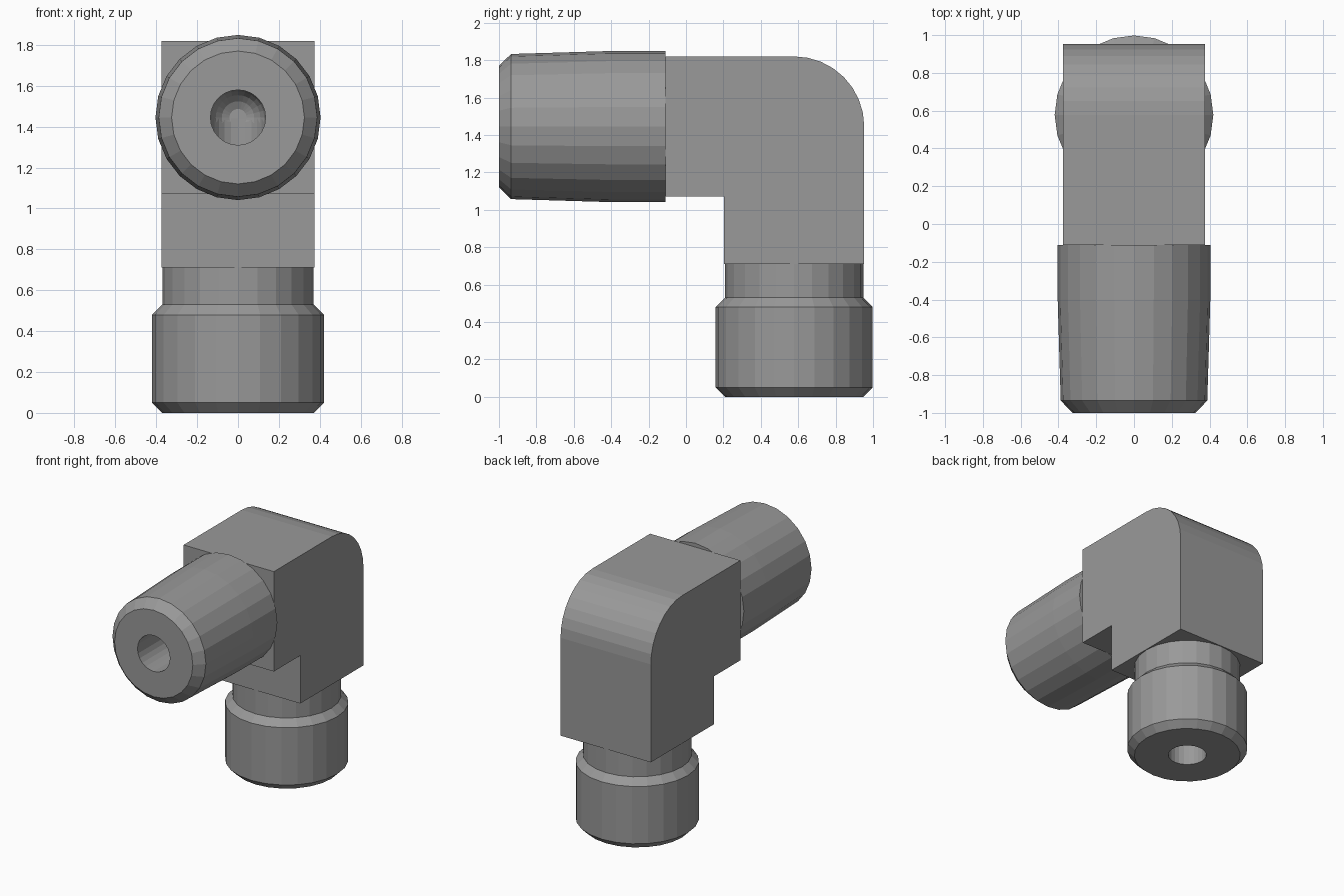
import bpy, bmesh
from math import pi, sin, cos
from mathutils import Matrix

if "Cube" in bpy.data.objects:
    bpy.data.objects.remove(bpy.data.objects["Cube"])

SIDES = 24
AXIS_Y, AXIS_Z = 0.578, 1.445   # vertical leg position, horizontal leg height
R_BORE = 0.135

# Dark grey metal
metal = bpy.data.materials.new("dark_metal")
metal.diffuse_color = (0.32, 0.32, 0.32, 1)
metal.use_nodes = True
metal.node_tree.nodes["Principled BSDF"].inputs["Base Color"].default_value = metal.diffuse_color


def finish(name, bm):
    bmesh.ops.recalc_face_normals(bm, faces=bm.faces)
    mesh = bpy.data.meshes.new(name)
    bm.to_mesh(mesh)
    bm.free()
    mesh.materials.append(metal)
    ob = bpy.data.objects.new(name, mesh)
    bpy.context.collection.objects.link(ob)
    return ob


def turned(name, profile, matrix):
    """Solid of revolution from (radius, height) rings, capped at both ends."""
    bm = bmesh.new()
    rings = [[bm.verts.new((r * cos(2 * pi * i / SIDES), r * sin(2 * pi * i / SIDES), h))
              for i in range(SIDES)] for r, h in profile]
    for a, b in zip(rings, rings[1:]):
        for i in range(SIDES):
            j = (i + 1) % SIDES
            bm.faces.new((a[i], a[j], b[j], b[i]))
    bm.faces.new(rings[0])
    bm.faces.new(rings[-1])
    bm.transform(matrix)
    return finish(name, bm)


def combine(target, tool, operation):
    mod = target.modifiers.new(operation.lower(), 'BOOLEAN')
    mod.operation, mod.object, mod.solver = operation, tool, 'EXACT'
    bpy.context.view_layer.objects.active = target
    bpy.ops.object.modifier_apply(modifier=mod.name)
    bpy.data.objects.remove(tool)


# Square elbow block with rounded back top edge
R = 0.375
outline = [(-0.11, 1.07), (0.203, 1.07), (0.203, 0.71), (0.953, 0.71)]
outline += [(AXIS_Y + R * cos(k * pi / 16), AXIS_Z + R * sin(k * pi / 16)) for k in range(9)]
outline += [(-0.11, 1.82)]
bm = bmesh.new()
face = bm.faces.new([bm.verts.new((-R, y, z)) for y, z in outline])
ext = bmesh.ops.extrude_face_region(bm, geom=[face])
bmesh.ops.translate(bm, vec=(2 * R, 0, 0),
                    verts=[v for v in ext['geom'] if isinstance(v, bmesh.types.BMVert)])
fitting = finish("elbow_fitting", bm)

# Leg frames: vertical points up from the base, horizontal points back from y = -1
vertical = Matrix.Translation((0, AXIS_Y, 0))
horizontal = Matrix.Translation((0, -1, AXIS_Z)) @ Matrix.Rotation(-pi / 2, 4, 'X')

# Lower collar with neck
collar = turned("lower_collar", [(0.37, 0), (0.42, 0.05), (0.42, 0.48), (0.37, 0.53),
                                 (0.37, 0.80)], vertical)
# Tapered front spigot
spigot = turned("tapered_spigot", [(0.325, 0), (0.388, 0.065), (0.404, 0.60), (0.404, 0.89),
                                   (0.30, 0.89), (0.30, 1.0)], horizontal)
combine(fitting, collar, 'UNION')
combine(fitting, spigot, 'UNION')

# Bores meeting inside, the horizontal one with a domed end
dome = [(R_BORE * cos(a), 1 + AXIS_Y + R_BORE * sin(a)) for a in (k * pi / 10 for k in range(5))]
bore_h = turned("horizontal_bore", [(R_BORE, -0.1)] + dome, horizontal)
bore_v = turned("vertical_bore", [(0.133, -0.1), (0.133, AXIS_Z - 0.005)], vertical)
combine(fitting, bore_h, 'DIFFERENCE')
combine(fitting, bore_v, 'DIFFERENCE')
